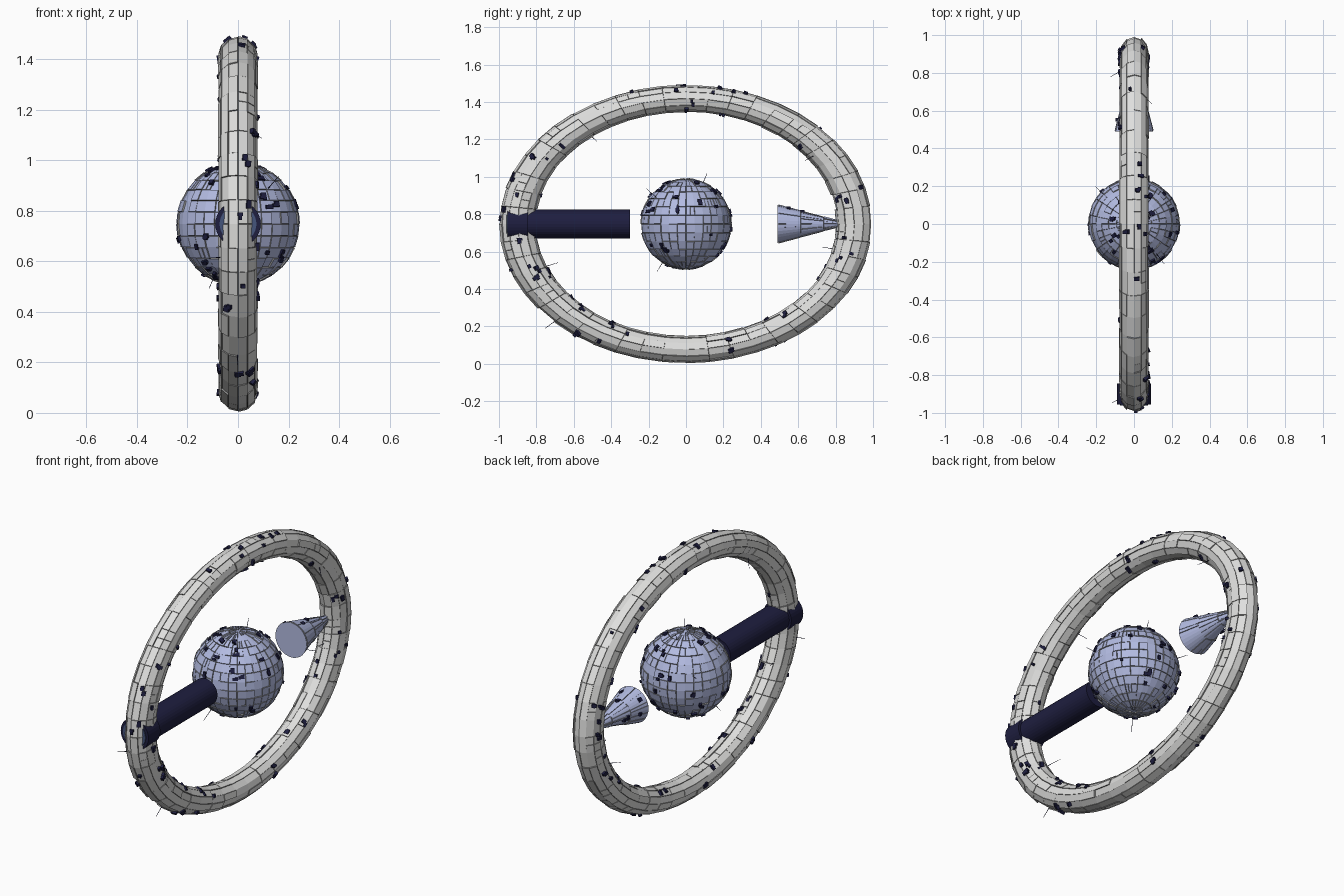
import bpy, bmesh, random
from math import sin, cos, pi, tau
from mathutils import Vector, Matrix

random.seed(7)
if "Cube" in bpy.data.objects:
    bpy.data.objects.remove(bpy.data.objects["Cube"])

MID = 0.748  # height of the shared centre


def material(name, color):
    m = bpy.data.materials.new(name)
    m.use_nodes = True
    m.diffuse_color = (*color, 1)
    m.node_tree.nodes["Principled BSDF"].inputs["Base Color"].default_value = (*color, 1)
    return m


hull = material("pale grey hull", (0.74, 0.74, 0.73))
lavender = material("lavender hull", (0.45, 0.5, 0.76))
seam = material("grey seam", (0.27, 0.27, 0.27))
navy = material("dark navy", (0.013, 0.013, 0.05))
slate = material("slate blue", (0.06, 0.09, 0.2))


# Surfaces: u and v run from 0 to 1, h is the height above the skin
def ring_point(u, v, h=0):
    a, b, r = u * tau, v * tau, 0.09 + h
    d = 0.9 + r * cos(b)
    return Vector((0.8 * r * sin(b), d * cos(a), MID + 0.745 * d * sin(a)))


def ball_point(u, v, h=0):
    a, b, r = u * tau, v * pi, 0.239 + h
    return Vector((r * sin(b) * cos(a), r * sin(b) * sin(a), MID + r * cos(b)))


def cone_point(u, v, h=0):
    a, r = u * tau, 0.097 * (1 - v) + 0.004 + h
    return Vector((r * cos(a), 0.49 + 0.37 * v, MID + r * sin(a)))


def finish(name, bm, mats):
    me = bpy.data.meshes.new(name)
    bm.to_mesh(me)
    bm.free()
    for m in mats:
        me.materials.append(m)
    ob = bpy.data.objects.new(name, me)
    bpy.context.collection.objects.link(ob)


def skin(name, point, nu, nv, mat):
    bm = bmesh.new()
    g = [[bm.verts.new(point(i / nu, j / nv)) for j in range(nv + 1)] for i in range(nu + 1)]
    for i in range(nu):
        for j in range(nv):
            bm.faces.new((g[i][j], g[i + 1][j], g[i + 1][j + 1], g[i][j + 1]))
    bmesh.ops.remove_doubles(bm, verts=bm.verts, dist=1e-5)
    bmesh.ops.holes_fill(bm, edges=bm.edges, sides=0)
    bmesh.ops.recalc_face_normals(bm, faces=bm.faces)
    finish(name, bm, [mat])


def outward_face(bm, verts, n, index):
    f = bm.faces.new(verts)
    f.normal_update()
    if f.normal.dot(n) < 0:
        f.normal_flip()
    f.material_index = index


def panel(bm, point, u0, u1, v0, v1, steps, h, bevel):
    """Raised plate with steep grey sides."""
    um, vm = (u0 + u1) / 2, (v0 + v1) / 2
    n = point(um, vm, 0.01) - point(um, vm)
    wide = (point(u1, vm) - point(u0, vm)).length
    tall = (point(um, v1) - point(um, v0)).length
    du = (u1 - u0) * min(0.15, bevel / wide)
    dv = (v1 - v0) * min(0.15, bevel / tall)
    rows = []
    for i in range(steps + 1):
        t = i / steps
        ub, ut = u0 + (u1 - u0) * t, u0 + du + (u1 - u0 - 2 * du) * t
        rows.append([bm.verts.new(p) for p in (
            point(ub, v0), point(ut, v0 + dv, h), point(ut, v1 - dv, h), point(ub, v1))])
    for a, b in zip(rows, rows[1:]):
        for k in range(3):
            outward_face(bm, (a[k], a[k + 1], b[k + 1], b[k]), n, int(k != 1))
    for end in (rows[0], rows[-1]):
        outward_face(bm, end, n, 1)


def plating(name, point, nu, nv, mat, lengths, cover, bevel, top, v_lo=0.0):
    """Rows of panels with random lengths, heights and gaps."""
    bm = bmesh.new()
    for j in range(nv):
        v0, v1 = max(j / nv, v_lo), min((j + 1) / nv, 1 - v_lo)
        i = 0
        while i < nu:
            n = min(random.choice(lengths), nu - i)
            if random.random() < cover:
                h = random.uniform(0.003, top)
                u0, u1 = i / nu, (i + n) / nu
                if n == 1 and random.random() < 0.15:
                    um = (u0 + u1) / 2
                    panel(bm, point, u0, um, v0, v1, 1, h, bevel)
                    panel(bm, point, um, u1, v0, v1, 1, h * 0.7, bevel)
                else:
                    panel(bm, point, u0, u1, v0, v1, n, h, bevel)
            i += n
    finish(name, bm, [mat, seam])


def frame(point, u, v):
    p = point(u, v)
    n = (point(u, v, 0.01) - p).normalized()
    t = (point(u + 0.001, v) - p).normalized()
    b = n.cross(t).normalized()
    t = b.cross(n)
    m = Matrix((t, b, n)).transposed().to_4x4()
    m.translation = p
    return m


def details(name, point, clusters, rods, v_lo, v_hi):
    """Small dark blocks in clusters, and thin aerials."""
    bm = bmesh.new()
    for _ in range(clusters):
        m = frame(point, random.random(), random.uniform(v_lo, v_hi))
        for _ in range(random.randint(1, 3)):
            size = [random.uniform(0.012, 0.023) for _ in range(2)] + [0.024]
            off = Matrix.Translation([random.uniform(-0.012, 0.012) for _ in range(2)] + [0])
            bmesh.ops.create_cube(bm, size=1, matrix=m @ off @ Matrix.Diagonal((*size, 1)))
    for _ in range(rods):
        m = frame(point, random.random(), random.uniform(v_lo, v_hi))
        length = random.uniform(0.05, 0.09)
        bmesh.ops.create_cone(bm, cap_ends=True, segments=5, radius1=0.002, radius2=0.001,
                              depth=length, matrix=m @ Matrix.Translation((0, 0, length / 2)))
    finish(name, bm, [navy])


# Oval ring
skin("ring", ring_point, 48, 12, hull)
plating("ring_panels", ring_point, 48, 12, hull, (1, 1, 1, 2, 2), 0.75, 0.0012, 0.009)
details("ring_details", ring_point, 75, 7, 0, 1)

# Central ball
skin("ball", ball_point, 32, 16, lavender)
plating("ball_panels", ball_point, 32, 16, lavender, (1, 1, 1, 2), 0.75, 0.0015, 0.007, 0.02)
details("ball_details", ball_point, 48, 4, 0.12, 0.88)

# Rear cone
skin("cone", cone_point, 32, 4, lavender)
plating("cone_panels", cone_point, 32, 3, lavender, (1, 2, 2, 3), 0.7, 0.0012, 0.006, 0.01)
details("cone_details", cone_point, 6, 0, 0.1, 0.6)


# Front barrel and its collar, both lying along y
def barrel(name, radius, y0, y1, mat):
    bpy.ops.mesh.primitive_cylinder_add(vertices=32, radius=radius, depth=y1 - y0,
                                        location=(0, (y0 + y1) / 2, MID), rotation=(pi / 2, 0, 0))
    ob = bpy.context.object
    ob.name = name
    ob.data.materials.append(mat)


barrel("barrel", 0.077, -0.86, -0.3, navy)
barrel("barrel_collar", 0.09, -0.955, -0.845, navy)
barrel("barrel_end_plate", 0.073, -0.96, -0.953, slate)
